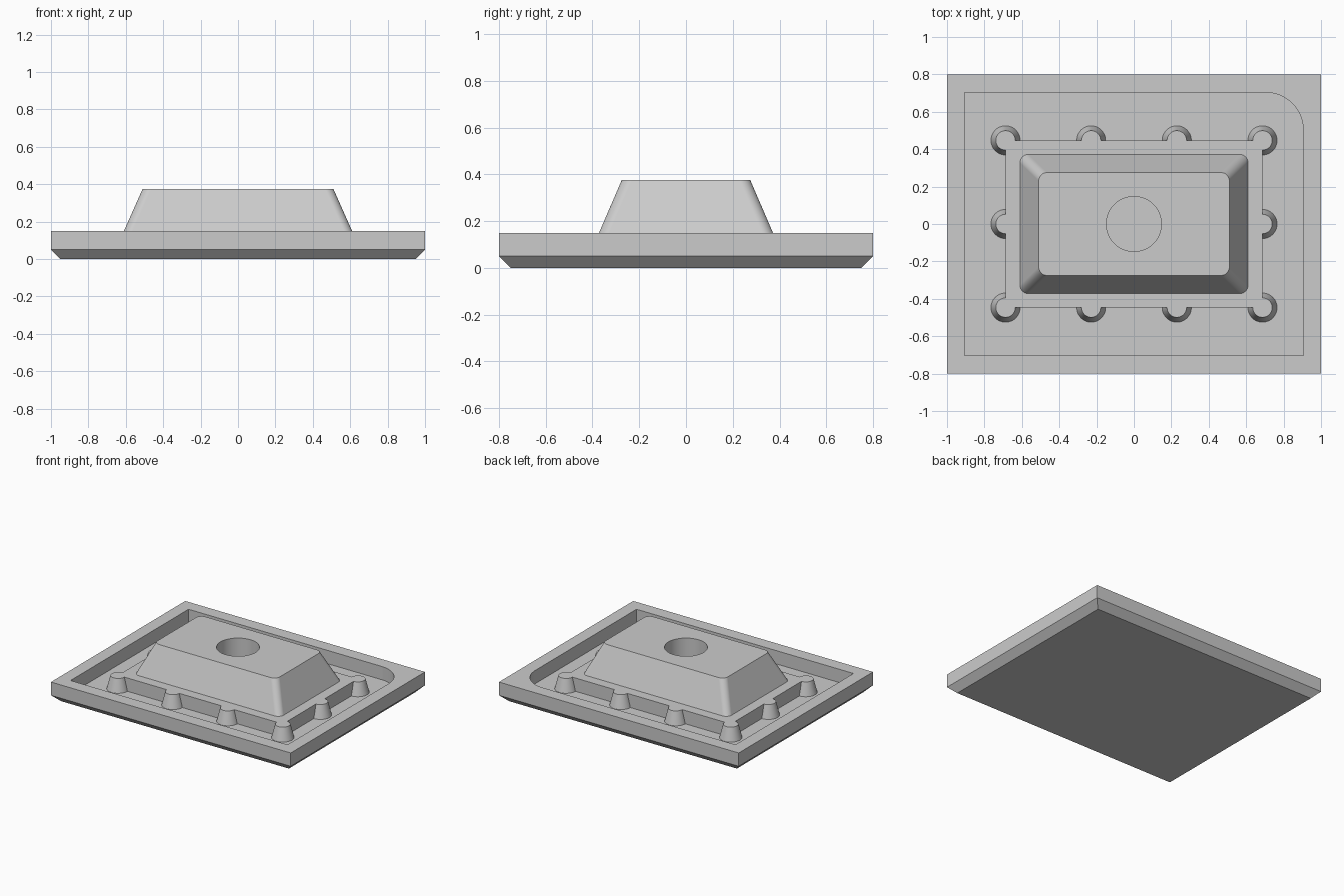
import bpy
import bmesh
from math import cos, sin, pi, radians

if "Cube" in bpy.data.objects:
    bpy.data.objects.remove(bpy.data.objects["Cube"], do_unlink=True)

grey = bpy.data.materials.new("plain grey")
grey.use_nodes = True
grey.diffuse_color = (0.6, 0.6, 0.6, 1)
grey.node_tree.nodes["Principled BSDF"].inputs["Base Color"].default_value = (0.6, 0.6, 0.6, 1)

STEPS = 12  # segments in each quarter turn


def ring(hx, hy, z, radii=(0, 0, 0, 0), centre=(0, 0)):
    """Rectangle outline with one radius per corner, counterclockwise from +x +y."""
    points = []
    for k, (sx, sy) in enumerate([(1, 1), (-1, 1), (-1, -1), (1, -1)]):
        r = radii[k]
        for i in range(STEPS + 1):
            a = (k + i / STEPS) * pi / 2
            points.append((centre[0] + sx * (hx - r) + r * cos(a),
                           centre[1] + sy * (hy - r) + r * sin(a), z))
    return points


def circle(r, z, centre=(0, 0)):
    return ring(r, r, z, (r,) * 4, centre)


def loft(name, rings, cap_start=True, cap_end=True):
    """Skin a stack of outlines into one object."""
    bm = bmesh.new()
    loops = [[bm.verts.new(p) for p in pts] for pts in rings]
    n = len(loops[0])
    for low, high in zip(loops, loops[1:]):
        for i in range(n):
            j = (i + 1) % n
            bm.faces.new((low[i], low[j], high[j], high[i]))
    if cap_start:
        bm.faces.new(loops[0][::-1])
    if cap_end:
        bm.faces.new(loops[-1])
    bmesh.ops.remove_doubles(bm, verts=bm.verts, dist=1e-5)
    mesh = bpy.data.meshes.new(name)
    bm.to_mesh(mesh)
    bm.free()
    mesh.materials.append(grey)
    ob = bpy.data.objects.new(name, mesh)
    bpy.context.collection.objects.link(ob)
    bpy.ops.object.select_all(action="DESELECT")
    ob.select_set(True)
    bpy.context.view_layer.objects.active = ob
    bpy.ops.object.shade_smooth_by_angle(angle=radians(30))
    weighted = ob.modifiers.new("flat sides", "WEIGHTED_NORMAL")
    weighted.keep_sharp = True
    return ob


FLOOR, RIM, TOP = 0.05, 0.15, 0.375

# Tray with a chamfered underside and a pocket rounded at one corner
pocket = (0.2, 0, 0, 0)
loft("tray", [
    ring(0.95, 0.75, 0),
    ring(1, 0.8, FLOOR),
    ring(1, 0.8, RIM),
    ring(0.905, 0.703, RIM, pocket),
    ring(0.905, 0.703, FLOOR, pocket),
])

# Raised block inside the pocket, flush with the rim
IX, IY = 0.687, 0.447
loft("island", [ring(IX, IY, FLOOR), ring(IX, IY, RIM)], cap_start=False)

# Tapered boss with rounded corners and a round hole down to the island
corners = (0.045,) * 4
loft("boss", [
    ring(0.61, 0.372, RIM, corners),
    ring(0.51, 0.275, TOP, corners),
    circle(0.147, TOP),
    circle(0.147, RIM),
], cap_start=False, cap_end=False)

# Tapered pegs around the island edge
spots = [(x, y) for y in (-IY, IY) for x in (-IX, -IX / 3, IX / 3, IX)]
spots += [(-IX, 0), (IX, 0)]
for number, spot in enumerate(spots, 1):
    loft(f"peg_{number}", [circle(0.078, FLOOR, spot), circle(0.052, RIM, spot)],
         cap_start=False)
